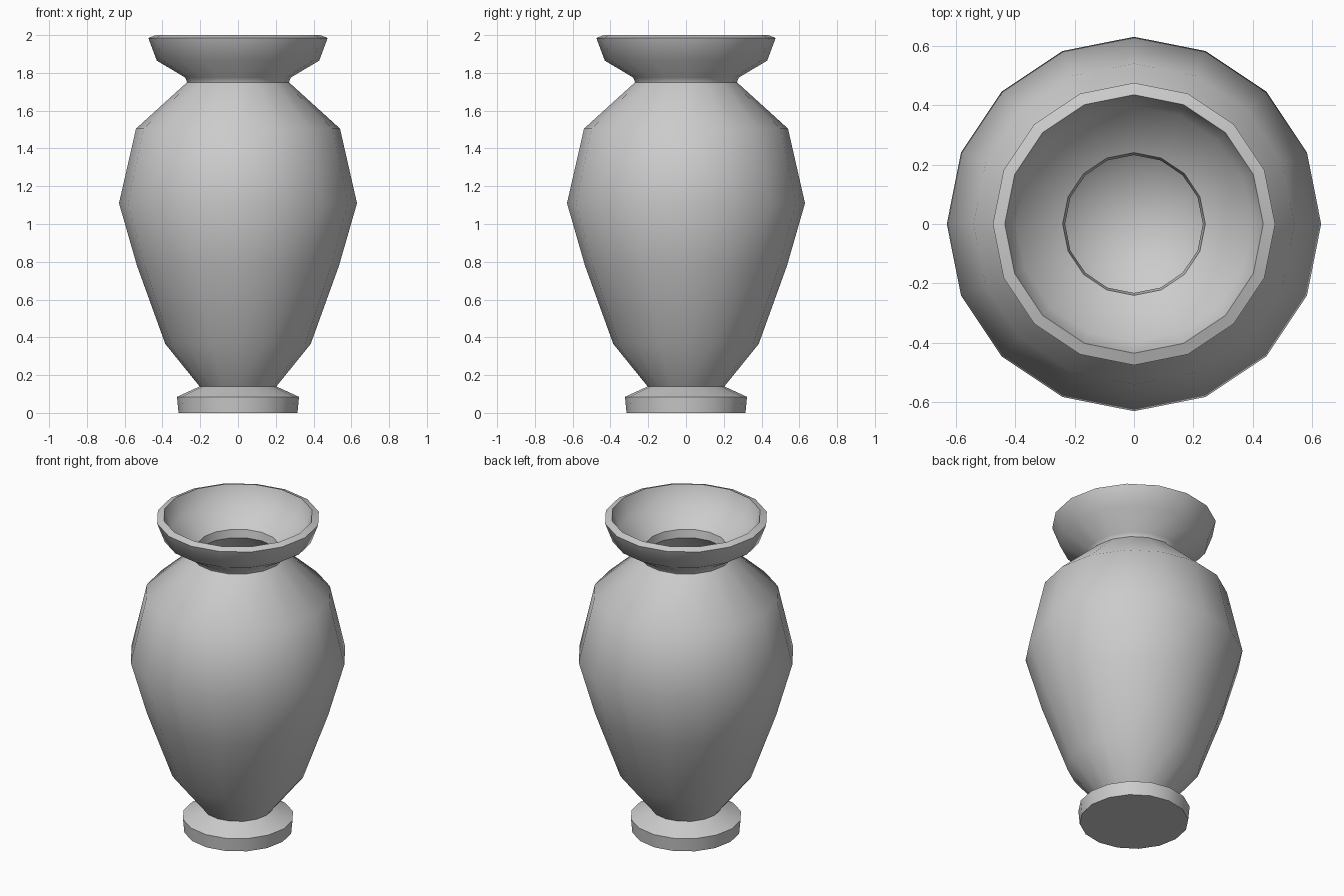
import bpy, bmesh
from math import radians, tau
from mathutils import Vector

if "Cube" in bpy.data.objects:
    bpy.data.objects.remove(bpy.data.objects["Cube"])

SIDES = 16

# (radius, height) profile: foot, body, neck, lip, then back down the inside
outer = [(0, 0), (0.315, 0), (0.323, 0.085), (0.203, 0.14), (0.385, 0.365),
         (0.535, 0.78), (0.63, 1.11), (0.54, 1.505), (0.27, 1.75),
         (0.279, 1.775), (0.43, 1.865), (0.475, 1.985)]
inner = [(0.435, 2.0), (0.397, 1.89), (0.24, 1.80), (0.232, 1.75), (0.503, 1.485),
         (0.588, 1.11), (0.496, 0.79), (0.348, 0.385), (0.18, 0.18), (0, 0.17)]


def lathe(name, profile):
    bm = bmesh.new()
    verts = [bm.verts.new((r, 0, z)) for r, z in profile]
    edges = [bm.edges.new(pair) for pair in zip(verts, verts[1:])]
    bmesh.ops.spin(bm, geom=verts + edges, cent=Vector(), axis=(0, 0, 1),
                   angle=tau, steps=SIDES, use_duplicate=False)
    bmesh.ops.remove_doubles(bm, verts=bm.verts, dist=0.0005)
    bmesh.ops.recalc_face_normals(bm, faces=bm.faces)
    mesh = bpy.data.meshes.new(name)
    bm.to_mesh(mesh)
    bm.free()
    obj = bpy.data.objects.new(name, mesh)
    bpy.context.collection.objects.link(obj)
    return obj


# Hollow vase with a crisp foot, neck and rim
vase = lathe("vase", outer + inner)
bpy.context.view_layer.objects.active = vase
vase.select_set(True)
bpy.ops.object.shade_smooth_by_angle(angle=radians(50))
